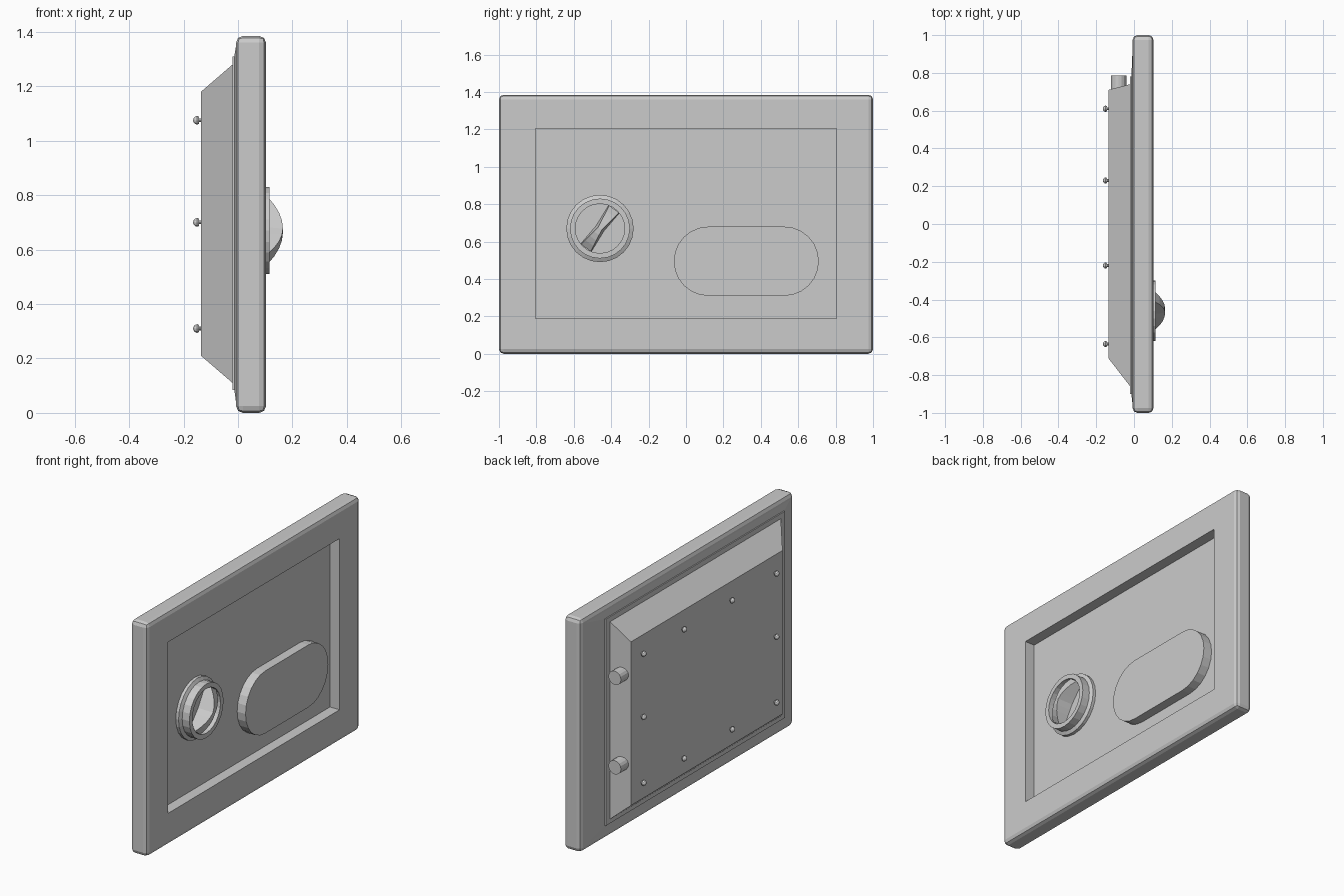
import bpy, bmesh, math
from mathutils import Vector, Matrix

if "Cube" in bpy.data.objects:
    bpy.data.objects.remove(bpy.data.objects["Cube"])


def finish(bm, name):
    bmesh.ops.recalc_face_normals(bm, faces=bm.faces)
    me = bpy.data.meshes.new(name)
    bm.to_mesh(me)
    bm.free()
    ob = bpy.data.objects.new(name, me)
    bpy.context.collection.objects.link(ob)
    return ob


def loft(name, rings):
    """Closed solid skinned through rings of equal point count."""
    bm = bmesh.new()
    vs = [[bm.verts.new(p) for p in r] for r in rings]
    n = len(rings[0])
    for a, b in zip(vs, vs[1:]):
        for i in range(n):
            j = (i + 1) % n
            bm.faces.new((a[i], a[j], b[j], b[i]))
    bm.faces.new(vs[0])
    bm.faces.new(vs[-1])
    return finish(bm, name)


def rect(x, y0, y1, z0, z1):
    return [(x, y0, z0), (x, y1, z0), (x, y1, z1), (x, y0, z1)]


def circle(x, r, cy, cz, n=24):
    return [(x, cy + r * math.cos(2 * math.pi * i / n),
             cz + r * math.sin(2 * math.pi * i / n)) for i in range(n)]


# door slab with rounded edges and a recessed front panel
bm = bmesh.new()
bmesh.ops.create_cube(bm, size=1)
bmesh.ops.scale(bm, vec=(0.11, 2, 1.385), verts=bm.verts)
bmesh.ops.translate(bm, vec=(0.048, 0, 0.6925), verts=bm.verts)
bmesh.ops.bevel(bm, geom=bm.edges[:], offset=0.025, segments=2, profile=0.5,
                affect='EDGES')
front = max(bm.faces, key=lambda f: f.calc_center_median().x)
bmesh.ops.inset_region(bm, faces=[front], thickness=0.1)
for v in front.verts:
    v.co.y = math.copysign(0.805, v.co.y)
    v.co.z = 1.205 if v.co.z > 0.69 else 0.19
res = bmesh.ops.extrude_face_region(bm, geom=[front])
for v in [g for g in res['geom'] if isinstance(g, bmesh.types.BMVert)]:
    v.co.x = 0.04
if front.is_valid:
    bmesh.ops.delete(bm, geom=[front], context='FACES_ONLY')
finish(bm, "door_slab")

# rear face layers and tapered lock housing
loft("rear_swell", [rect(0.0, -0.97, 0.97, 0.03, 1.355),
                    rect(-0.006, -0.97, 0.97, 0.03, 1.355),
                    rect(-0.013, -0.91, 0.80, 0.08, 1.315)])
loft("rear_plate", [rect(-0.005, -0.90, 0.78, 0.085, 1.31),
                    rect(-0.02, -0.90, 0.78, 0.085, 1.31)])
loft("lock_housing", [rect(-0.015, -0.86, 0.74, 0.11, 1.28),
                      rect(-0.02, -0.86, 0.74, 0.11, 1.28),
                      rect(-0.136, -0.71, 0.71, 0.21, 1.18)])

# locking bolts out of the +y side
for k, z in enumerate((0.45, 0.98)):
    rings = [[(-0.082 + 0.041 * math.cos(a), y, z + 0.041 * math.sin(a))
              for a in (2 * math.pi * i / 16 for i in range(16))]
             for y in (0.68, 0.785)]
    loft(f"locking_bolt_{k + 1}", rings)

# domed screws around the housing edge
ys, zs = (-0.635, -0.22, 0.23, 0.61), (0.31, 0.70, 1.075)
for iy, y in enumerate(ys):
    for iz, z in enumerate(zs):
        if iz == 1 and iy in (1, 2):
            continue
        prof = [(-0.13, 0.007), (-0.143, 0.007), (-0.144, 0.014),
                (-0.15, 0.017), (-0.158, 0.014), (-0.163, 0.008), (-0.165, 0.002)]
        loft(f"screw_{iy}_{iz}", [circle(x, r, y, z, 10) for x, r in prof])

# raised oval pad
pad = []
for x in (0.035, 0.095):
    ring = []
    for cy, start in ((0.525, -90), (0.12, 90)):
        for i in range(13):
            a = math.radians(start + 15 * i)
            ring.append((x, cy + 0.185 * math.cos(a), 0.495 + 0.185 * math.sin(a)))
    pad.append(ring)
loft("oval_pad", pad)

# dial: stepped flange with a sunken face
CY, CZ = -0.46, 0.67
dial = [(0.035, 0.18), (0.058, 0.18), (0.068, 0.16), (0.115, 0.16),
        (0.115, 0.132), (0.075, 0.132)]
loft("dial_ring", [circle(x, r, CY, CZ) for x, r in dial])

# arched grip, narrow at the waist, turned across the dial
rings = []
for i in range(9):
    t = -0.128 + 0.032 * i
    u = abs(t) / 0.128
    top = 0.165 - 0.055 * u * u
    base_w = 0.026 + 0.010 * u
    top_w = 0.012 + 0.020 * u
    rings.append([(0.07, t, -base_w), (0.07, t, base_w),
                  (top, t, top_w), (top, t, -top_w)])
grip = loft("dial_grip", rings)
grip.data.transform(Matrix.Translation(Vector((0, CY, CZ)))
                    @ Matrix.Rotation(math.radians(54), 4, 'X'))
